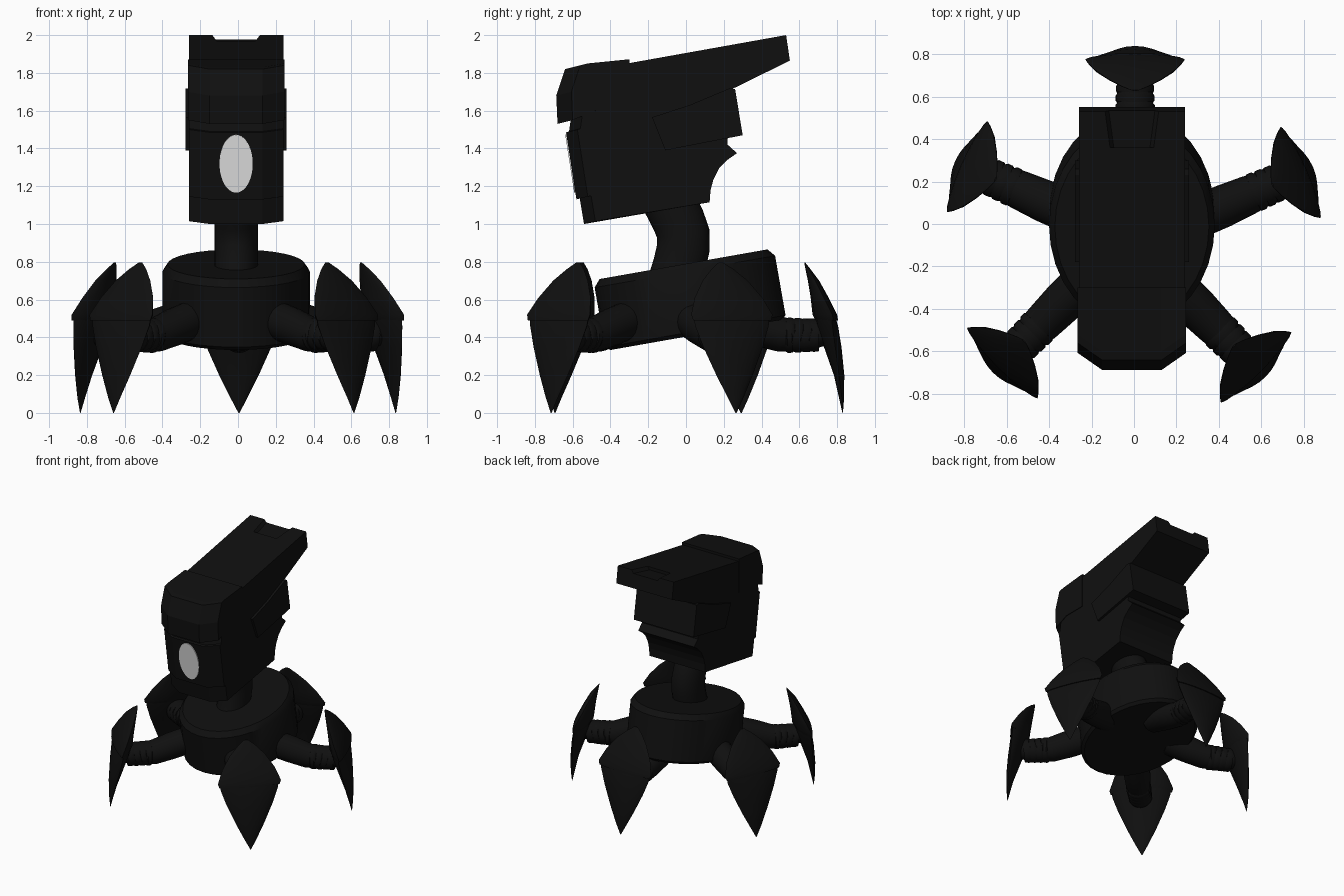
import bpy, bmesh
from math import sin, cos, pi, radians
from mathutils import Matrix, Vector

if "Cube" in bpy.data.objects:
    bpy.data.objects.remove(bpy.data.objects["Cube"])


def material(name, value):
    m = bpy.data.materials.new(name)
    m.use_nodes = True
    m.diffuse_color = (value, value, value, 1)
    m.node_tree.nodes["Principled BSDF"].inputs["Base Color"].default_value = (value, value, value, 1)
    return m


BLACK = material("black", 0.005)
GREY = material("pale_grey", 0.8)


def loft(name, rings, mat=BLACK, smooth=35):
    """Skin a list of closed rings and cap both ends."""
    bm = bmesh.new()
    loops = [[bm.verts.new(p) for p in ring] for ring in rings]
    n = len(loops[0])
    for a, b in zip(loops, loops[1:]):
        for i in range(n):
            j = (i + 1) % n
            bm.faces.new((a[i], a[j], b[j], b[i]))
    bm.faces.new(loops[0])
    bm.faces.new(loops[-1])
    bmesh.ops.recalc_face_normals(bm, faces=bm.faces)
    mesh = bpy.data.meshes.new(name)
    bm.to_mesh(mesh)
    bm.free()
    mesh.materials.append(mat)
    ob = bpy.data.objects.new(name, mesh)
    bpy.context.collection.objects.link(ob)
    bpy.ops.object.select_all(action="DESELECT")
    ob.select_set(True)
    bpy.context.view_layer.objects.active = ob
    if smooth:
        bpy.ops.object.shade_smooth_by_angle(angle=radians(smooth))
    return ob


def side_profile(name, profile, half, inset=0, flat=0.14):
    """Extrude a (y, z) profile across x, pulling in its front corners."""
    rings = []
    for x, d in ((-half, inset), (-flat, 0), (flat, 0), (half, inset)):
        rings.append([(x - 0.01, y + (d if y < -0.5 else 0), z + (0.25 * d if y < -0.5 else 0))
                      for y, z in profile])
    return loft(name, rings, smooth=0)


def ellipse(rx, ry, n):
    return [(rx * cos(2 * pi * i / n), ry * sin(2 * pi * i / n)) for i in range(n)]


def tube(name, path, n=20, squash=1.0):
    """Round tube in the xz plane through (x, z, radius) stations."""
    rings = []
    for k, (x, z, r) in enumerate(path):
        a, b = path[max(k - 1, 0)], path[min(k + 1, len(path) - 1)]
        d = Vector((b[0] - a[0], 0, b[1] - a[1])).normalized()
        side, up = Vector((0, 1, 0)), d.cross(Vector((0, 1, 0)))
        rings.append([Vector((x, 0, z)) + side * u * squash + up * v for u, v in ellipse(r, r, n)])
    return loft(name, rings)


# Tilted drum body
tilt = Matrix.Translation((-0.01, 0.02, 0.6)) @ Matrix.Rotation(radians(10), 4, "X")
drum = [(-0.19, 0.95), (-0.17, 1.0), (0.15, 1.0), (0.19, 0.93)]
loft("body", [[tilt @ Vector((x, y, z)) for x, y in ellipse(0.39 * s, 0.485 * s, 32)]
              for z, s in drum])

# Bent neck
neck = tube("neck", [(-0.06, 0.7, 0.14), (-0.035, 0.78, 0.14), (-0.015, 0.87, 0.14),
                     (-0.015, 0.95, 0.14), (-0.04, 1.02, 0.14), (-0.08, 1.1, 0.14),
                     (-0.12, 1.17, 0.14)], 24, 0.82)
neck.rotation_euler.z = pi / 2
neck.location.x = -0.01

# Head
side_profile("head_core", [(-0.54, 1.0), (-0.62, 1.485), (-0.6, 1.62), (0.23, 1.73), (0.22, 1.42),
                           (0.27, 1.375), (0.22, 1.34), (0.175, 1.295), (0.145, 1.235),
                           (0.13, 1.18), (0.125, 1.115)], 0.25, 0.06)
side_profile("face_plate", [(-0.58, 1.13), (-0.635, 1.485), (-0.59, 1.5), (-0.54, 1.14)], 0.25, 0.06)
side_profile("visor", [(-0.68, 1.53), (-0.687, 1.68), (-0.64, 1.82), (-0.6, 1.83), (-0.3, 1.872),
                       (-0.3, 1.6), (-0.56, 1.58)], 0.255, 0.08)
roof = side_profile("roof", [(-0.45, 1.825), (0.53, 2.0), (0.55, 1.865), (0.235, 1.71),
                             (-0.1, 1.59), (-0.45, 1.59)], 0.25)
side_profile("rear_band", [(-0.18, 1.565), (0.02, 1.63), (0.23, 1.718), (0.26, 1.715),
                           (0.3, 1.47), (-0.11, 1.39)], 0.268)

# Shallow tapered recess in the roof tail
cutter = loft("recess_cutter", [
    [(-0.01 + s * (w + flare), y, z + h) for s, flare, h in
     ((-1, 0, -0.025), (1, 0, -0.025), (1, 0.04, 0.03), (-1, 0.04, 0.03))]
    for y, z, w in ((0.36, 1.97, 0.085), (0.62, 2.016, 0.12))], smooth=0)
cutter.hide_render = True
cut = roof.modifiers.new("recess", "BOOLEAN")
cut.operation = "DIFFERENCE"
cut.solver = "EXACT"
cut.object = cutter
bpy.context.view_layer.objects.active = roof
bpy.ops.object.modifier_apply(modifier="recess")
bpy.data.objects.remove(cutter)

# Eye disc
eye = loft("eye", [[(x, d, z) for x, z in ellipse(0.088, 0.155, 40)] for d in (-0.006, 0.003)], GREY)
eye.location = (-0.01, -0.6095, 1.32)
eye.rotation_euler.x = radians(8.8)

# One leg, pointing along +x: arm, ribs and shield-shaped foot
arm = tube("arm", [(-0.55, 0.5, 0.1), (-0.4, 0.455, 0.1), (-0.27, 0.415, 0.092),
                   (-0.18, 0.41, 0.082), (-0.1, 0.42, 0.08), (-0.03, 0.43, 0.07)])
ribs = []
for k in range(4):
    x = -0.25 + 0.045 * k
    ribs += [(x, 0.41, 0.084), (x + 0.01, 0.41, 0.093 - 0.002 * k),
             (x + 0.035, 0.412, 0.093 - 0.002 * k), (x + 0.044, 0.412, 0.084)]
ribs = tube("ribs", ribs)


def shield(name, stations):
    """Lens-shaped sections: height, half width, outer, edge and inner offsets."""
    rings = []
    for z, w, outer, edge, inner in stations:
        ring = []
        for i in range(16):
            a = 2 * pi * i / 16
            bulge = outer - edge if sin(a) > 0 else edge - inner
            ring.append((edge + bulge * sin(a) * abs(sin(a)) ** 0.5, w * cos(a), z))
        rings.append(ring)
    return loft(name, rings, smooth=40)


foot_top = shield("foot_top", [(0.49, 0.225, 0.03, 0.005, -0.09), (0.52, 0.235, 0.025, 0, -0.105),
                               (0.61, 0.195, -0.02, -0.045, -0.115), (0.7, 0.13, -0.07, -0.09, -0.13),
                               (0.76, 0.065, -0.115, -0.125, -0.142), (0.795, 0.015, -0.143, -0.146, -0.149)])
foot_tip = shield("foot_tip", [(0, 0.003, 0.056, 0.055, 0.053), (0.08, 0.045, 0.062, 0.05, 0.035),
                               (0.2, 0.105, 0.063, 0.035, 0.008), (0.35, 0.172, 0.048, 0.015, -0.045),
                               (0.46, 0.212, 0.03, 0, -0.085), (0.51, 0.22, 0.015, -0.005, -0.095)])

# Place the five legs around the body
parts = (arm, ribs, foot_top, foot_tip)
legs = {"back": (0.005, 0.775, 90), "front_left": (0.575, -0.675, -45),
        "front_right": (-0.62, -0.655, -135), "side_left": (0.785, 0.243, 23.5),
        "side_right": (-0.785, 0.27, 156)}
for k, (place, (x, y, angle)) in enumerate(legs.items()):
    for part in parts:
        ob = part
        if k:
            ob = bpy.data.objects.new(part.name.replace("back_", place + "_"), part.data)
            bpy.context.collection.objects.link(ob)
        else:
            ob.name = "back_" + part.name
        ob.location = (x, y, 0)
        ob.rotation_euler = (0, 0, radians(angle))
